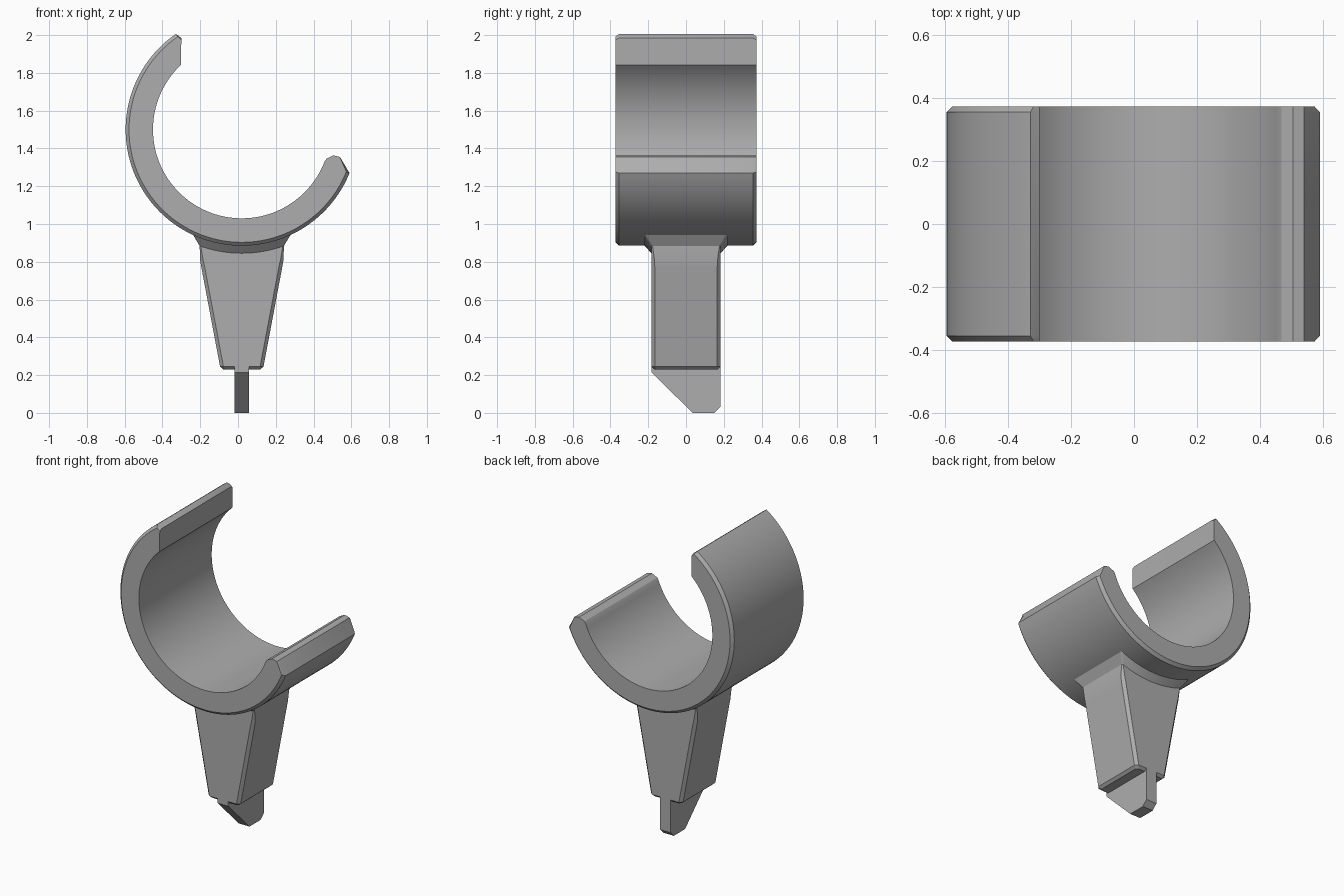
import bpy, bmesh
from math import sin, cos, sqrt, radians

cube = bpy.data.objects.get("Cube")
if cube:
    bpy.data.objects.remove(cube)

CX, CZ = 0.02, 1.5          # centre of the clip ring
R_OUT, R_IN = 0.615, 0.47
HALF = 0.373                # half length of the clip
BEVEL = 0.018

grey = bpy.data.materials.new("plain grey")
grey.use_nodes = True
colour = (0.42, 0.42, 0.42, 1)
grey.diffuse_color = colour
grey.node_tree.nodes["Principled BSDF"].inputs["Base Color"].default_value = colour


def loft(name, sections):
    """Skin a list of equal-length point loops and cap both ends."""
    bm = bmesh.new()
    loops = [[bm.verts.new(p) for p in s] for s in sections]
    for a, b in zip(loops, loops[1:]):
        for i in range(len(a)):
            j = (i + 1) % len(a)
            bm.faces.new((a[i], a[j], b[j], b[i]))
    bm.faces.new(loops[0])
    bm.faces.new(loops[-1][::-1])
    bmesh.ops.recalc_face_normals(bm, faces=bm.faces)
    mesh = bpy.data.meshes.new(name)
    bm.to_mesh(mesh)
    bm.free()
    mesh.materials.append(grey)
    obj = bpy.data.objects.new(name, mesh)
    bpy.context.collection.objects.link(obj)
    bpy.ops.object.select_all(action='DESELECT')
    obj.select_set(True)
    bpy.context.view_layer.objects.active = obj
    bpy.ops.object.shade_smooth_by_angle(angle=radians(25))
    return obj


def arc(r, start, end, n=72):
    angles = [radians(start + (end - start) * i / n) for i in range(n + 1)]
    return [(CX + r * cos(a), CZ + r * sin(a)) for a in angles]


# Open clip ring, with its outer rims bevelled
def clip_section(y, inset):
    lip = [(0.54, 1.355), (0.505, 1.363), (0.468, 1.345)]
    pts = arc(R_OUT - inset, 124.6, 338) + lip
    pts += arc(R_IN, 339, 133.3) + [(-0.30, 1.985 - inset * 0.6)]
    return [(x, y, z) for x, z in pts]


loft("clip_ring", [clip_section(-HALF, BEVEL), clip_section(-HALF + BEVEL, 0),
                   clip_section(HALF - BEVEL, 0), clip_section(HALF, BEVEL)])


# Tapered post with bevelled corners, flaring where it meets the ring
def post_section(hx, hy, bevel, height, n=16):
    xs = [(-1 + 2 * i / n) * (hx - bevel) for i in range(n + 1)]
    pts = [(x, -hy) for x in xs] + [(hx, -hy + bevel), (hx, hy - bevel)]
    pts += [(x, hy) for x in reversed(xs)] + [(-hx, hy - bevel), (-hx, -hy + bevel)]
    return [(CX + x, y, height(x)) for x, y in pts]


def flat(z):
    return lambda x: z


def under_ring(r):
    return lambda x: CZ - sqrt(r * r - x * x)


loft("post", [post_section(0.098, 0.167, 0.012, flat(0.23)),
              post_section(0.115, 0.183, 0.018, flat(0.245)),
              post_section(0.214, 0.183, 0.018, flat(0.77)),
              post_section(0.221, 0.183, 0.016, flat(0.81)),
              post_section(0.223, 0.183, 0.006, under_ring(0.655)),
              post_section(0.262, 0.223, 0.006, under_ring(0.61)),
              post_section(0.25, 0.215, 0.006, flat(0.965))])

# Thin locating tab below the post
tab = [(-0.183, 0.26), (-0.183, 0.215), (0.035, 0), (0.15, 0), (0.183, 0.033), (0.183, 0.26)]
loft("tab", [[(x, y, z) for y, z in tab] for x in (CX - 0.038, CX + 0.038)])
